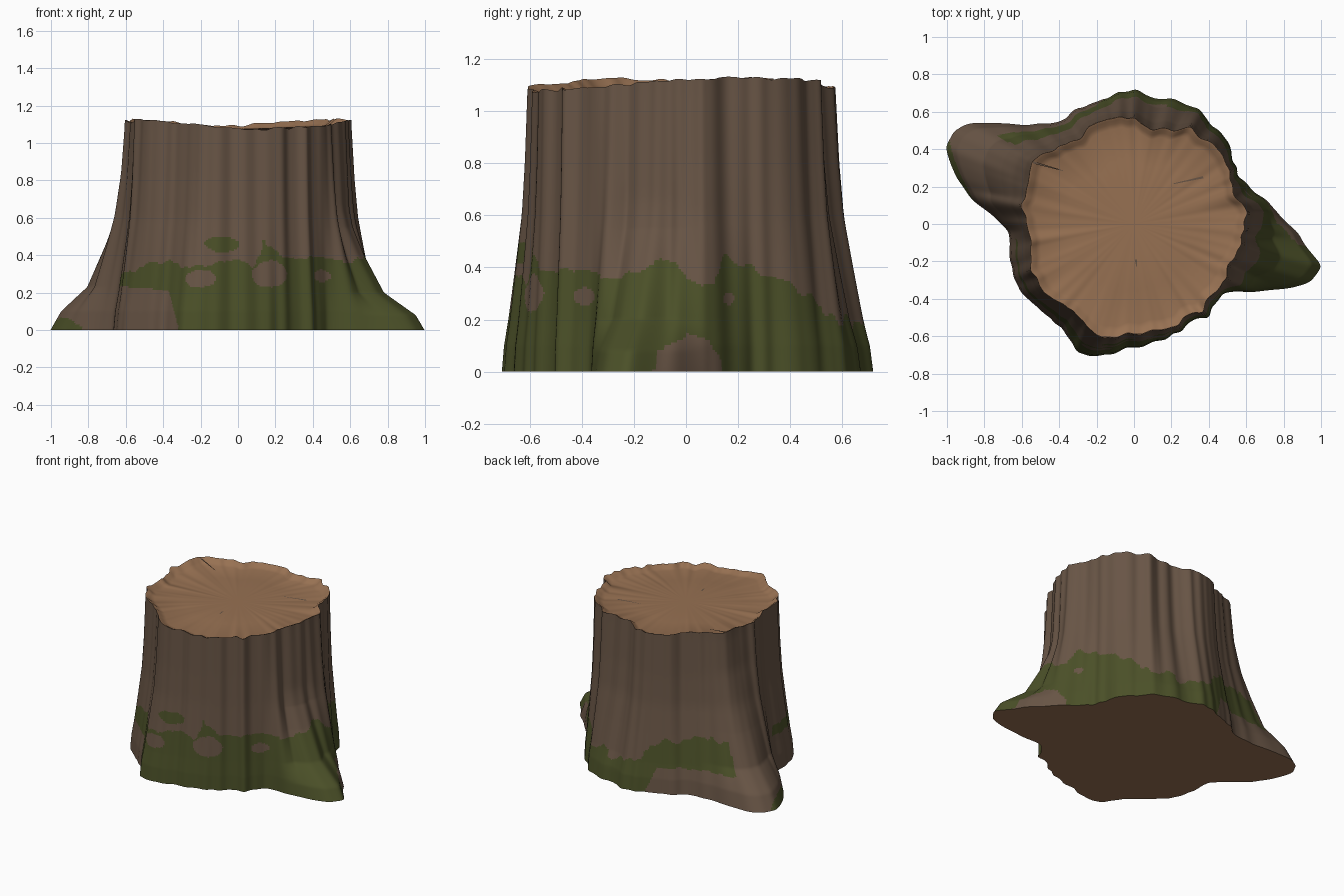
import bpy
import bmesh
import math
from mathutils import Vector, noise

if "Cube" in bpy.data.objects:
    bpy.data.objects.remove(bpy.data.objects["Cube"])

SIDES = 450

# Ground and cut outlines, in hundredths, counter-clockwise
GROUND = [(101, -23), (94, -31), (83, -35), (57, -36), (47, -37), (40, -49), (30, -53), (17, -62),
          (0, -66), (-20, -71), (-30, -68), (-38, -57), (-50, -45), (-62, -35), (-66, -20), (-67, -4),
          (-72, 1), (-85, 12), (-95, 24), (-101, 41), (-96, 50), (-89, 54), (-70, 53), (-53, 53),
          (-41, 54), (-30, 62), (-15, 67), (-7, 71), (2, 72), (10, 67), (28, 65), (40, 56),
          (50, 44), (56, 25), (70, 13), (80, 3), (93, -13)]
CUT = [(61, 6), (57, -5), (58, -10), (50, -24), (47, -33), (41, -38), (36, -47), (27, -50),
       (20, -56), (5, -58), (-17, -61), (-24, -55), (-36, -44), (-48, -36), (-55, -25), (-55, -10),
       (-60, 10), (-57, 20), (-55, 33), (-40, 41), (-27, 47), (-24, 53), (-10, 57), (0, 57),
       (9, 50), (30, 51), (43, 42), (50, 32), (53, 17)]
# Rim height and moss limits by angle in degrees
RIM = [(-180, 1.11), (-150, 1.13), (-115, 1.1), (-82, 1.07), (-60, 1.08), (0, 1.12), (20, 1.13),
       (60, 1.12), (90, 1.09), (120, 1.1), (150, 1.13), (180, 1.11)]
MOSS_TOP = [(-180, 0), (-172, .3), (-148, .32), (-126, .39), (-117, .33), (-100, .36), (-90, .38),
            (-83, .32), (-77, .46), (-70, .44), (-60, .39), (-45, .37), (-25, .38), (-15, .41),
            (-3, .41), (5, .35), (9, .36), (13, .43), (25, .42), (29, .35), (39, .35), (48, .27),
            (58, .2), (85, .17), (95, .22), (110, .34), (146, .4), (149, 0), (180, 0)]
MOSS_BOTTOM = [(-180, .24), (-125, .22), (-113, -.05), (100, -.05), (108, .17), (180, .2)]
# Oval patches: angle, height, half angle, half height
BARE_SPOTS = [(-74, .3, 9, .075), (-41, .29, 6, .035), (-107, .27, 7, .05), (15, .28, 2.2, .022), (1, 0, 10, .13)]
MOSS_SPOTS = [(-98, .46, 8, .045), (164, 0, 8, .06)]
# Share of the base flare left at each height, for the trunk and for both roots
TRUNK_FLARE = [(0, 1), (.1, .92), (.2, .76), (.4, .5), (.6, .25), (.8, .12), (1.1, 0)]
LEFT_ROOT = [(0, 1), (.08, .89), (.2, .5), (.4, .25), (.55, .1), (.65, .05), (1.1, 0)]
RIGHT_ROOT = [(0, 1), (.1, .87), (.23, .55), (.45, .33), (.62, .18), (.85, .06), (1.1, 0)]


def material(name, colour):
    mat = bpy.data.materials.new(name)
    mat.use_nodes = True
    mat.diffuse_color = (*colour, 1)
    shader = mat.node_tree.nodes["Principled BSDF"]
    shader.inputs["Base Color"].default_value = (*colour, 1)
    shader.inputs["Roughness"].default_value = 0.9
    return mat


def lookup(table, value):
    """Linear interpolation in a sorted table of pairs."""
    for (a, first), (b, second) in zip(table, table[1:]):
        if value <= b:
            return first + (second - first) * max(0, value - a) / (b - a)
    return table[-1][1]


def direction(index):
    return -180 + 360 * index / SIDES


def polar(index, radius, z):
    angle = math.radians(direction(index))
    return Vector((radius * math.cos(angle), radius * math.sin(angle), z))


def radii(outline):
    """Turn an outline into one lightly smoothed, rippled radius per side."""
    found = []
    for index in range(SIDES):
        ray = polar(index, 1, 0)
        best = 0
        for start, end in zip(outline, outline[1:] + outline[:1]):
            p, q = Vector(start) / 100, Vector(end) / 100
            edge = q - p
            cross = ray.x * edge.y - ray.y * edge.x
            if abs(cross) < 1e-9:
                continue
            along = (p.x * ray.y - p.y * ray.x) / cross
            reach = (p.x * edge.y - p.y * edge.x) / cross
            if -1e-6 <= along <= 1 + 1e-6:
                best = max(best, reach)
        found.append(best)
    for _ in range(3):
        found = [(found[i - 1] + 2 * found[i] + found[(i + 1) % SIDES]) / 4 for i in range(SIDES)]
    return [r + 0.018 * noise.noise(polar(i, 9, 0)) for i, r in enumerate(found)]


def rim_height(index):
    return lookup(RIM, direction(index)) + 0.012 * noise.noise(polar(index, 9, 4))


def in_spot(spots, angle, z, ragged):
    return any(math.hypot((angle - a) / wide, (z - height) / tall) < 1 + ragged * 5
               for a, height, wide, tall in spots)


def is_mossy(centre):
    """Patchy moss band around the foot, with holes and loose spots."""
    angle = math.degrees(math.atan2(centre.y, centre.x))
    ragged = noise.noise(centre * 11) * 0.05 + noise.noise(centre * 22) * 0.02
    band = lookup(MOSS_BOTTOM, angle) + ragged * 0.3 < centre.z < lookup(MOSS_TOP, angle) + ragged
    bare = in_spot(BARE_SPOTS, angle, centre.z, ragged)
    return (band and not bare) or in_spot(MOSS_SPOTS, angle, centre.z, ragged)


def add_ring(bm, place):
    return [bm.verts.new(place(i)) for i in range(SIDES)]


def bridge(bm, lower, upper):
    for i in range(SIDES):
        j = (i + 1) % SIDES
        bm.faces.new((lower[i], lower[j], upper[j], upper[i]))


def finish(bm, name, mats):
    mesh = bpy.data.meshes.new(name)
    bm.normal_update()
    bm.to_mesh(mesh)
    bm.free()
    for mat in mats:
        mesh.materials.append(mat)
    obj = bpy.data.objects.new(name, mesh)
    bpy.context.collection.objects.link(obj)
    bpy.ops.object.select_all(action='DESELECT')
    obj.select_set(True)
    bpy.context.view_layer.objects.active = obj
    bpy.ops.object.shade_smooth_by_angle(angle=math.radians(50))
    return obj


bark = material("bark_brown", (0.138, 0.09, 0.06))
moss = material("moss_green", (0.07, 0.08, 0.021))
wood = material("cut_wood", (0.31, 0.165, 0.085))

ground, cut = radii(GROUND), radii(CUT)
rims = [rim_height(i) for i in range(SIDES)]


def bark_point(index, share):
    z = share * rims[index]
    flare = ground[index] - cut[index]
    root = min(1, max(0, (flare - 0.14) / 0.18))
    root_table = LEFT_ROOT if abs(direction(index)) < 90 else RIGHT_ROOT
    keep = (1 - root) * lookup(TRUNK_FLARE, z) + root * lookup(root_table, z)
    return polar(index, cut[index] + flare * keep, z)


# Bark shell with moss on the faces near the foot
shares = [0.5 * k / 60 for k in range(60)] + [0.5 + 0.5 * k / 14 for k in range(15)]
bm = bmesh.new()
rings = [add_ring(bm, lambda i, s=s: bark_point(i, s)) for s in shares]
for lower, upper in zip(rings, rings[1:]):
    bridge(bm, lower, upper)
for face in bm.faces:
    face.material_index = int(is_mossy(face.calc_center_median()))
finish(bm, "stump_bark", [bark, moss])

# Dished cut surface with a raised, rounded lip
bm = bmesh.new()
previous = add_ring(bm, lambda i: polar(i, cut[i], rims[i]))
for scale, drop, level in ((0.975, 0.006, 0), (0.945, 0.02, 0.1), (0.9, 0.03, 0.3), (0.6, 0.02, 0.75), (0.3, 0.01, 0.95)):
    ring = add_ring(bm, lambda i: polar(i, cut[i] * scale, (rims[i] - drop) * (1 - level) + 1.075 * level))
    bridge(bm, previous, ring)
    previous = ring
heart = bm.verts.new((0, 0, 1.075))
for i in range(SIDES):
    bm.faces.new((previous[i], previous[(i + 1) % SIDES], heart))
top = finish(bm, "cut_top", [wood])

# Flat sawn underside
bm = bmesh.new()
base = add_ring(bm, lambda i: polar(i, ground[i], 0))
middle = bm.verts.new((0, 0, 0))
for i in range(SIDES):
    bm.faces.new((base[(i + 1) % SIDES], base[i], middle))
finish(bm, "underside", [wood])

# Thin tapered cracks laid on the cut surface
bpy.context.view_layer.update()
for name, start, end in (("long_crack", (-0.54, 0.33), (-0.38, 0.285)),
                         ("side_crack", (0.37, 0.25), (0.21, 0.215)),
                         ("small_crack", (0.01, -0.19), (0.015, -0.23))):
    a, b = Vector(start), Vector(end)
    across = (b - a).orthogonal().normalized() * 0.006
    bm = bmesh.new()
    corners = []
    for point in (a + across, a - across, b - across * 0.3, b + across * 0.3):
        hit, spot, _, _ = top.ray_cast((point.x, point.y, 3), (0, 0, -1))
        corners.append(bm.verts.new((point.x, point.y, spot.z + 0.003)))
    face = bm.faces.new(corners)
    face.normal_update()
    if face.normal.z < 0:
        face.normal_flip()
    finish(bm, name, [bark])
